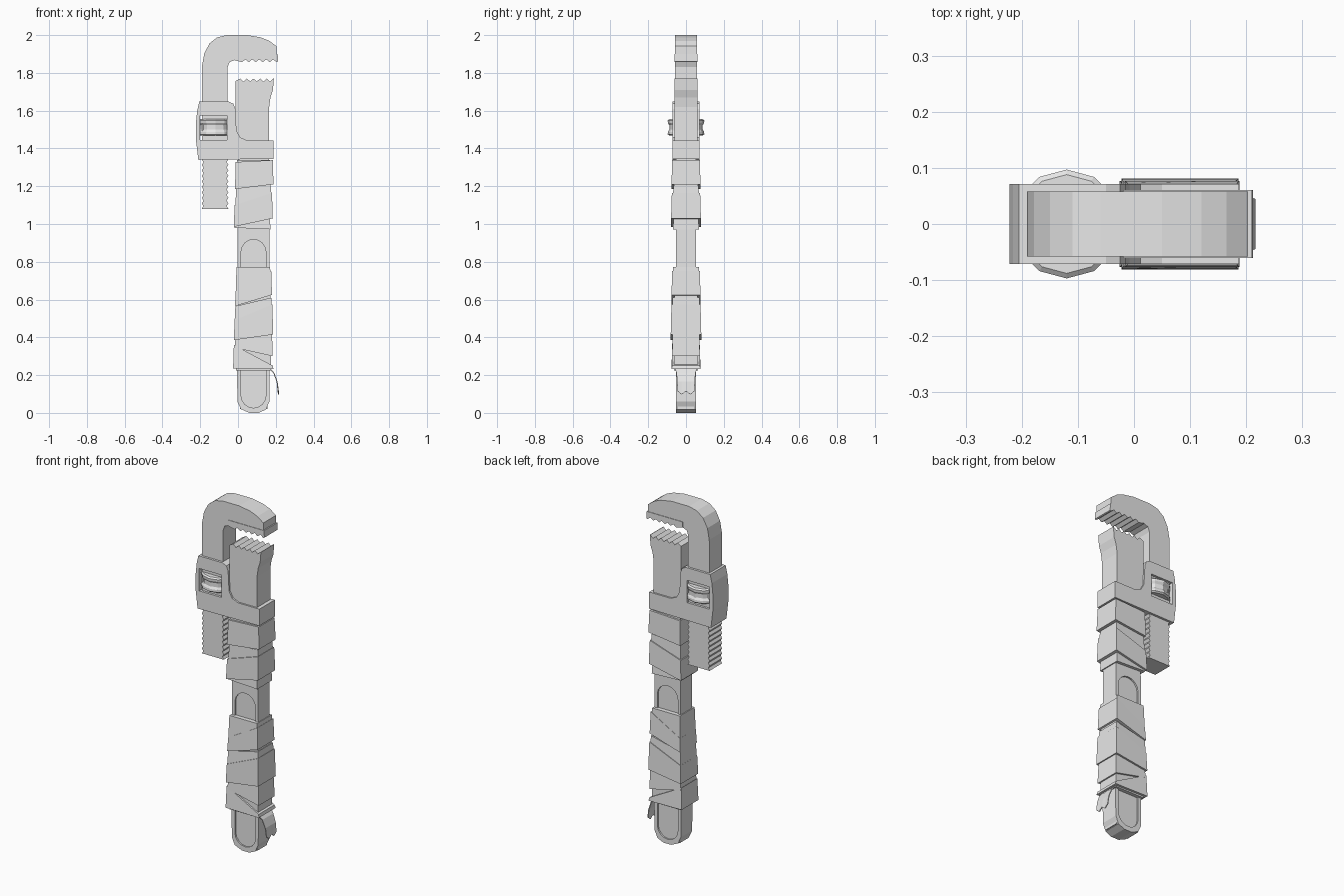
import bpy, bmesh
from math import sin, cos, pi

if "Cube" in bpy.data.objects:
    bpy.data.objects.remove(bpy.data.objects["Cube"], do_unlink=True)

grey = bpy.data.materials.new("plain grey")
grey.use_nodes = True
grey.diffuse_color = (0.8, 0.8, 0.8, 1)
grey.node_tree.nodes["Principled BSDF"].inputs["Base Color"].default_value = (0.8, 0.8, 0.8, 1)


def add_object(name, bm):
    bmesh.ops.remove_doubles(bm, verts=bm.verts, dist=0.0002)
    bmesh.ops.recalc_face_normals(bm, faces=bm.faces)
    mesh = bpy.data.meshes.new(name)
    bm.to_mesh(mesh)
    bm.free()
    mesh.materials.clear()
    mesh.materials.append(grey)
    for p in mesh.polygons:
        p.material_index = 0
        p.use_smooth = False
    obj = bpy.data.objects.new(name, mesh)
    bpy.context.collection.objects.link(obj)
    return obj


def prism(name, outline, half, hole=None):
    """Side outline (x, z), with an optional hole, given thickness along y."""
    curve = bpy.data.curves.new(name + " outline", 'CURVE')
    curve.dimensions = '2D'
    curve.fill_mode = 'BOTH'
    curve.extrude = half
    for pts in [outline] + ([hole] if hole else []):
        spline = curve.splines.new('POLY')
        spline.points.add(len(pts) - 1)
        for p, (x, z) in zip(spline.points, pts):
            p.co = (x, z, 0, 1)
        spline.use_cyclic_u = True
    helper = bpy.data.objects.new(name + " helper", curve)
    mesh = bpy.data.meshes.new_from_object(helper)
    bm = bmesh.new()
    bm.from_mesh(mesh)
    for v in bm.verts:
        x, z, y = v.co
        v.co = (x, y, z)
    bpy.data.objects.remove(helper)
    bpy.data.curves.remove(curve)
    bpy.data.meshes.remove(mesh)
    return add_object(name, bm)


def teeth(start, end, count, depth):
    """Zigzag from start to end; valleys lie to the left of the direction."""
    (x0, z0), (x1, z1) = start, end
    length = ((x1 - x0) ** 2 + (z1 - z0) ** 2) ** 0.5
    nx, nz = -(z1 - z0) / length * depth, (x1 - x0) / length * depth
    pts = []
    for i in range(2 * count + 1):
        t, k = i / (2 * count), i % 2
        pts.append((x0 + (x1 - x0) * t + nx * k, z0 + (z1 - z0) * t + nz * k))
    return pts


# Handle with a long round-ended recess on both faces
def arc(cx, cz, r, a0, a1, steps=8):
    return [(cx + r * cos(a0 + (a1 - a0) * i / steps),
             cz + r * sin(a0 + (a1 - a0) * i / steps)) for i in range(steps + 1)]


slot = arc(0.082, 0.852, 0.066, 0, pi) + arc(0.082, 0.092, 0.066, pi, 2 * pi)
handle = [(0, 1.4), (-0.005, 0.2), (-0.003, 0.06), (0.015, 0.02), (0.06, 0), (0.11, 0),
          (0.148, 0.018), (0.166, 0.06), (0.168, 0.2), (0.165, 1.4)]
prism("handle_rim", handle, 0.052, slot)
prism("handle_core", [(0.01, 0.02), (0.155, 0.02), (0.155, 1.3), (0.01, 1.3)], 0.043)

# Fixed lower jaw, toothed on top
prism("lower_jaw", [(-0.012, 1.4), (0.165, 1.4), (0.165, 1.62), (0.172, 1.67), (0.185, 1.71)]
      + [(0.19, 1.77)] + teeth((0.187, 1.77), (0.012, 1.77), 5, 0.016)
      + [(-0.012, 1.757)], 0.061)

# Hooked upper jaw with a toothed shank
prism("hook_jaw", teeth((-0.192, 1.40), (-0.192, 1.08), 11, 0.009)
      + teeth((-0.051, 1.08), (-0.051, 1.40), 11, 0.009)
      + [(-0.055, 1.41), (-0.055, 1.83), (-0.045, 1.857), (-0.02, 1.867), (0.03, 1.867),
         (0.03, 1.88), (0.203, 1.88), (0.203, 1.942), (0.165, 1.97), (0.12, 1.988), (0.05, 2.0),
         (-0.06, 2.0), (-0.11, 1.988), (-0.15, 1.957), (-0.178, 1.905), (-0.19, 1.84)], 0.058)
prism("upper_teeth", [(0.21, 1.9), (-0.02, 1.9), (-0.02, 1.867)]
      + teeth((0.02, 1.857), (0.205, 1.857), 5, 0.014) + [(0.212, 1.86)], 0.061)

# Housing with a window for the adjusting wheel
prism("housing", [(-0.21, 1.34), (0.187, 1.345), (0.187, 1.442), (0.05, 1.442), (0.012, 1.458),
                  (-0.008, 1.495), (-0.014, 1.61), (-0.025, 1.637), (-0.05, 1.648),
                  (-0.205, 1.648), (-0.216, 1.6), (-0.222, 1.54), (-0.222, 1.44)], 0.071,
      [(-0.2, 1.445), (-0.057, 1.445), (-0.057, 1.575), (-0.2, 1.575)])

# Adjusting wheel: grooved twelve-sided lathe form
bm = bmesh.new()
profile = [(0, 1.468), (0.088, 1.468), (0.097, 1.475), (0.096, 1.488), (0.088, 1.5),
           (0.088, 1.523), (0.096, 1.535), (0.097, 1.548), (0.088, 1.555), (0, 1.555)]
verts = [bm.verts.new((-0.12 + r, 0, z)) for r, z in profile]
edges = [bm.edges.new(pair) for pair in zip(verts, verts[1:])]
bmesh.ops.spin(bm, geom=verts + edges, cent=(-0.12, 0, 0), axis=(0, 0, 1),
               angle=2 * pi, steps=12)
add_object("adjusting_wheel", bm)


# Cloth wraps: slanted bands that flare slightly downwards
def wrap(name, x0, x1, half, bottom, top, taper=0.004):
    bm = bmesh.new()
    rings = []
    for (zl, zr), t in ((bottom, 0), (top, taper)):
        rings.append([bm.verts.new(c) for c in (
            (x0 + t, t - half, zl), (x1 - t, t - half, zr),
            (x1 - t, half - t, zr), (x0 + t, half - t, zl))])
    for i in range(4):
        j = (i + 1) % 4
        bm.faces.new((rings[0][i], rings[0][j], rings[1][j], rings[1][i]))
    for ring in rings:
        bm.faces.new(ring)
    return add_object(name, bm)


wrap("upper_wrap_base", -0.010, 0.174, 0.066, (1.0, 1.03), (1.34, 1.34))
wrap("upper_wrap_top", -0.016, 0.188, 0.077, (1.185, 1.21), (1.328, 1.338))
wrap("upper_wrap_middle", -0.014, 0.178, 0.070, (1.09, 1.14), (1.185, 1.20))
wrap("upper_wrap_low", -0.022, 0.184, 0.079, (0.985, 1.03), (1.10, 1.165))
wrap("upper_wrap_edge", -0.018, 0.172, 0.069, (0.98, 0.972), (1.02, 1.05))

wrap("lower_wrap_base", -0.010, 0.174, 0.064, (0.225, 0.225), (0.765, 0.765))
wrap("lower_wrap_top", -0.012, 0.174, 0.072, (0.64, 0.70), (0.772, 0.772))
wrap("lower_wrap_second", -0.016, 0.180, 0.077, (0.565, 0.625), (0.645, 0.75))
wrap("lower_wrap_third", -0.018, 0.180, 0.074, (0.485, 0.54), (0.565, 0.61))
wrap("lower_wrap_fourth", -0.022, 0.186, 0.081, (0.385, 0.415), (0.49, 0.575))
wrap("lower_wrap_fifth", -0.018, 0.184, 0.074, (0.345, 0.30), (0.39, 0.42))
wrap("lower_wrap_bottom", -0.026, 0.188, 0.077, (0.235, 0.232), (0.36, 0.25))

# Loose torn end of the cloth
bm = bmesh.new()
rows = []
for x, z, width in ((0.165, 0.24, 0.06), (0.19, 0.21, 0.05), (0.207, 0.165, 0.047),
                    (0.214, 0.115, 0.045)):
    rows.append([bm.verts.new((x, width * (k / 2 - 1), z)) for k in range(5)])
for k in (1, 3):
    rows[-1][k].co.z -= 0.018
for a, b in zip(rows, rows[1:]):
    for k in range(4):
        bm.faces.new((a[k], a[k + 1], b[k + 1], b[k]))
tail = add_object("loose_cloth_end", bm)
thickness = tail.modifiers.new("thickness", 'SOLIDIFY')
thickness.thickness = 0.005
thickness.offset = 0
